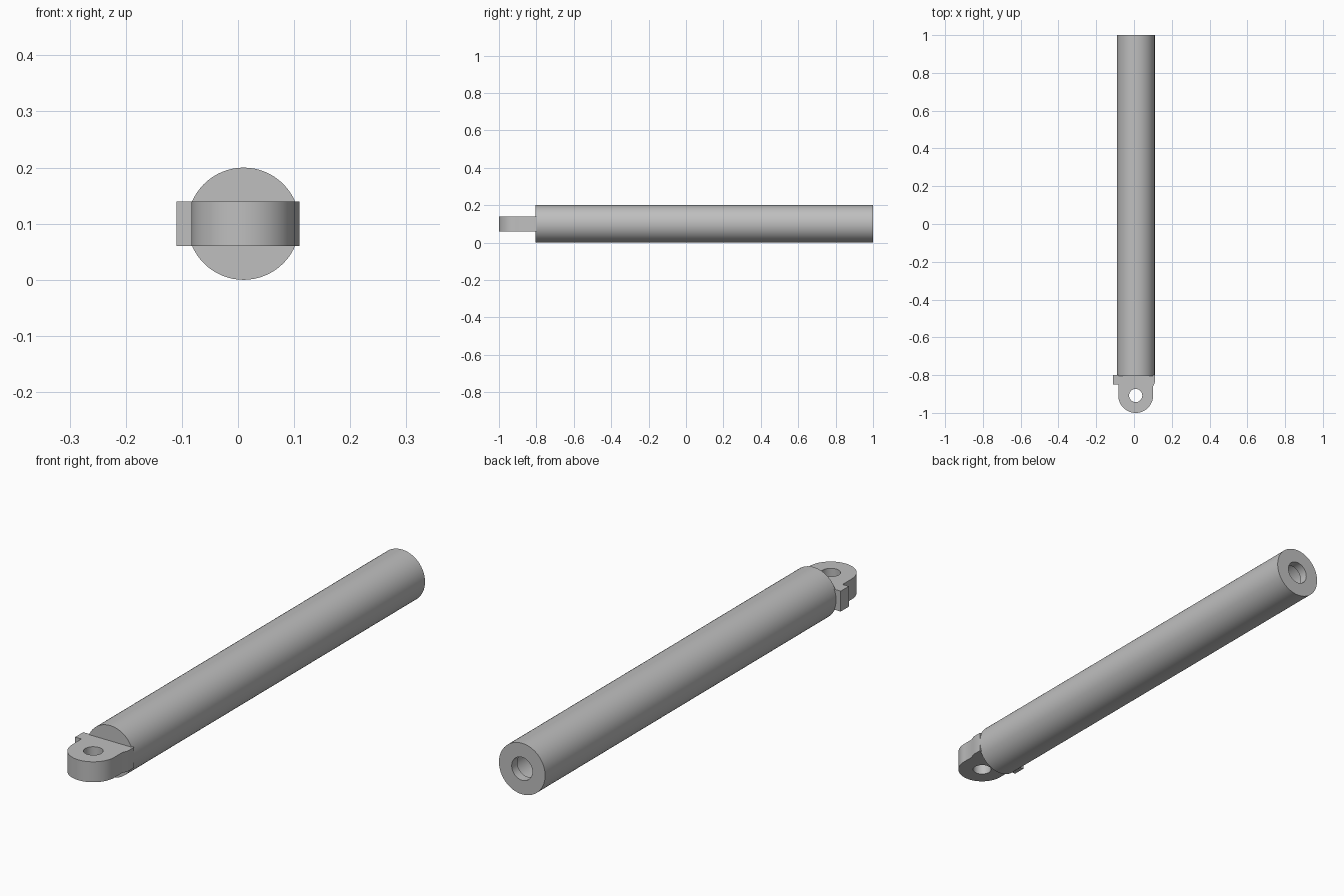
import bpy, bmesh, math
from mathutils import Vector

cube = bpy.data.objects.get("Cube")
if cube:
    bpy.data.objects.remove(cube, do_unlink=True)

grey = bpy.data.materials.new("plain grey")
grey.use_nodes = True
colour = (0.52, 0.52, 0.52, 1)
grey.diffuse_color = colour
grey.node_tree.nodes["Principled BSDF"].inputs["Base Color"].default_value = colour

AXIS_X, AXIS_Z = 0.01, 0.1


def finish(bm, name):
    bmesh.ops.recalc_face_normals(bm, faces=bm.faces)
    mesh = bpy.data.meshes.new(name)
    bm.to_mesh(mesh)
    bm.free()
    mesh.materials.append(grey)
    obj = bpy.data.objects.new(name, mesh)
    bpy.context.collection.objects.link(obj)
    bpy.ops.object.select_all(action="DESELECT")
    obj.select_set(True)
    bpy.context.view_layer.objects.active = obj
    bpy.ops.object.shade_smooth_by_angle(angle=math.radians(30))
    return obj


def arc(cx, cy, r, start, end, n):
    angles = [math.radians(start + (end - start) * i / n) for i in range(n + 1)]
    return [(cx + r * math.cos(a), cy + r * math.sin(a)) for a in angles]


# Hollow barrel: lathe profile of (radius, y), with a lipped bore at the back
profile = [(0, -0.805), (0.1, -0.805), (0.1, 1), (0.045, 1),
           (0.045, 0.965), (0.065, 0.965), (0.065, -0.7), (0, -0.7)]
bm = bmesh.new()
verts = [bm.verts.new((AXIS_X + r, y, AXIS_Z)) for r, y in profile]
edges = [bm.edges.new(pair) for pair in zip(verts, verts[1:])]
bmesh.ops.spin(bm, geom=verts + edges, cent=(AXIS_X, 0, AXIS_Z), axis=(0, 1, 0),
               angle=2 * math.pi, steps=64)
bmesh.ops.remove_doubles(bm, verts=bm.verts, dist=0.0001)
finish(bm, "barrel")

# Mounting lug: rounded plate with a side stop and a pin hole
outline = [(0.11, -0.8), (-0.11, -0.8), (-0.11, -0.85), (-0.083, -0.85)]
outline += arc(0.009, -0.908, 0.092, 180, 360, 32)
outline += [(0.101, -0.86), (0.11, -0.84)]
hole = arc(0.009, -0.908, 0.035, 0, 360, 32)[:-1]
bm = bmesh.new()
edges = []
for loop in (outline, hole):
    ring = [bm.verts.new((x, y, 0.06)) for x, y in loop]
    edges += [bm.edges.new(pair) for pair in zip(ring, ring[1:] + ring[:1])]
bmesh.ops.triangle_fill(bm, edges=edges, use_beauty=True)
lifted = bmesh.ops.extrude_face_region(bm, geom=bm.faces[:], use_keep_orig=True)
top = [v for v in lifted["geom"] if isinstance(v, bmesh.types.BMVert)]
bmesh.ops.translate(bm, verts=top, vec=Vector((0, 0, 0.08)))
finish(bm, "mounting_lug")
